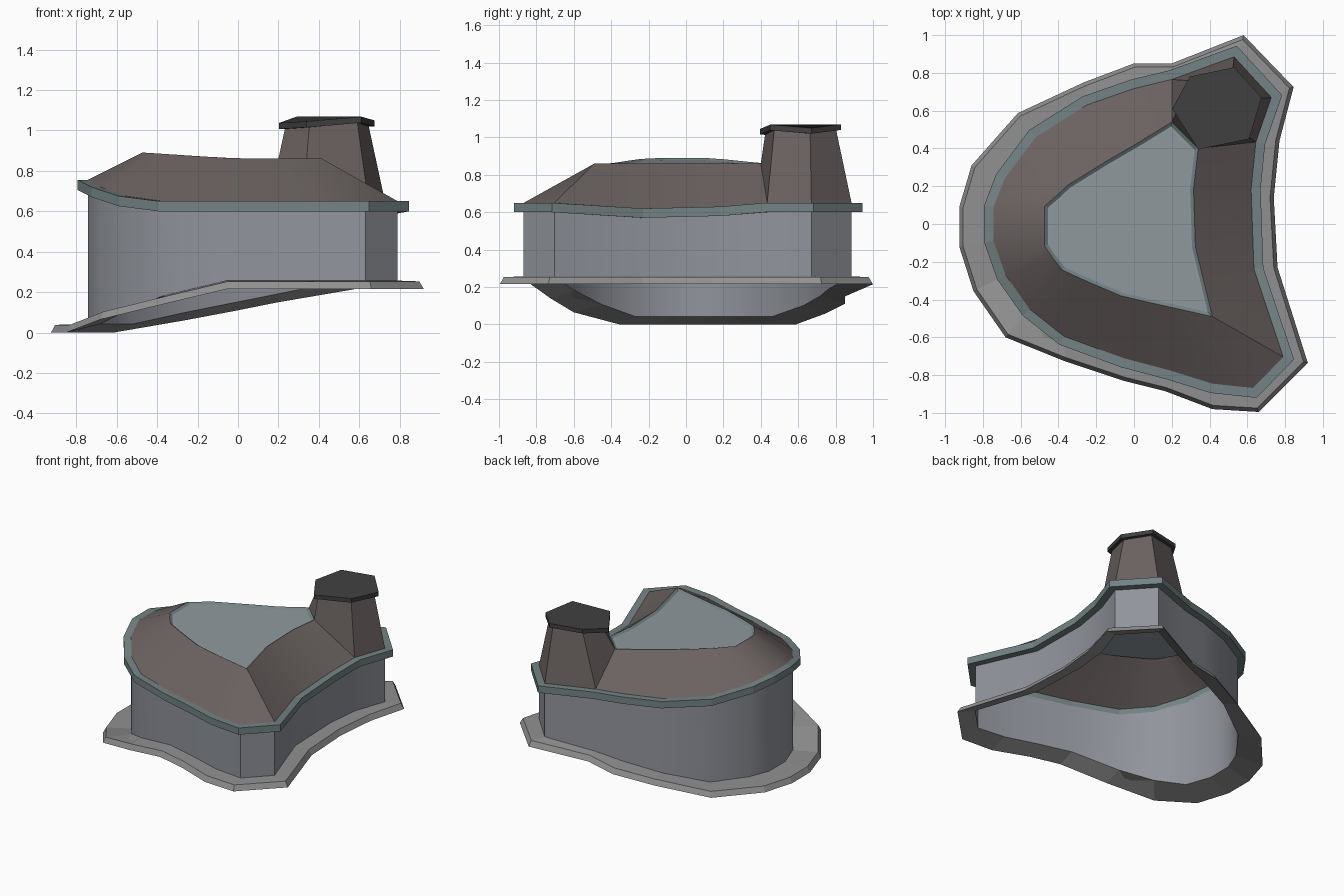
import bpy, bmesh
from math import radians
from mathutils import Vector

if "Cube" in bpy.data.objects:
    bpy.data.objects.remove(bpy.data.objects["Cube"])


def material(name, rgb):
    m = bpy.data.materials.new(name)
    m.diffuse_color = (*rgb, 1)
    m.use_nodes = True
    m.node_tree.nodes["Principled BSDF"].inputs["Base Color"].default_value = m.diffuse_color
    return m


def build(name, verts, faces, mat):
    me = bpy.data.meshes.new(name)
    me.from_pydata(verts, [], faces)
    bm = bmesh.new()
    bm.from_mesh(me)
    bmesh.ops.remove_doubles(bm, verts=bm.verts, dist=1e-4)
    bmesh.ops.recalc_face_normals(bm, faces=bm.faces)
    bm.to_mesh(me)
    bm.free()
    ob = bpy.data.objects.new(name, me)
    bpy.context.collection.objects.link(ob)
    me.materials.append(mat)
    return ob


def loft(name, rings, mat, loop=True, wrap=False, cap_top=False):
    # skin stacked rings of equal point count; wrap joins last ring to first
    n = len(rings[0])
    verts = [p for r in rings for p in r]
    faces = []
    for k in range(len(rings) if wrap else len(rings) - 1):
        a, b = k * n, (k + 1) % len(rings) * n
        for i in range(n if loop else n - 1):
            j = (i + 1) % n
            faces.append((a + i, a + j, b + j, b + i))
    if cap_top:
        faces.append(tuple(range((len(rings) - 1) * n, len(rings) * n)))
    return build(name, verts, faces, mat)


def smooth(ob, angle):
    bpy.ops.object.select_all(action='DESELECT')
    ob.select_set(True)
    bpy.context.view_layer.objects.active = ob
    bpy.ops.object.shade_smooth_by_angle(angle=radians(angle))


def offset(poly, d):
    # mitred outward offset of a clockwise outline
    out = []
    for i, p in enumerate(poly):
        p = Vector(p)
        a = (p - Vector(poly[i - 1])).normalized()
        b = (Vector(poly[(i + 1) % len(poly)]) - p).normalized()
        na, nb = Vector((-a.y, a.x)), Vector((-b.y, b.x))
        q = p + (na + nb) * d / (1 + na.dot(nb))
        out.append((q.x, q.y))
    return out


def lift(poly, zs, dz=0.0):
    return [(x, y, z + dz) for (x, y), z in zip(poly, zs)]


brown = material("roof_brown", (0.145, 0.122, 0.119))
teal = material("trim_teal", (0.175, 0.225, 0.23))
blue = material("wall_blue_grey", (0.28, 0.295, 0.33))
pale = material("panel_blue_grey", (0.28, 0.32, 0.345))
dark = material("cap_dark", (0.052, 0.052, 0.052))
grey = material("base_grey", (0.28, 0.28, 0.28))

# Plan outlines, clockwise from the back right corner
wall = [(.53, .885), (.727, .67), (.645, .434), (.62, .185), (.635, -.24),
        (.79, -.704), (.63, -.868), (.415, -.845), (.19, -.775), (-.055, -.71),
        (-.37, -.595), (-.553, -.45), (-.68, -.27), (-.743, -.09), (-.743, .09),
        (-.685, .24), (-.52, .46), (-.25, .63), (0, .717), (.2, .765)]
foot = [(.58, 1), (.845, .725), (.77, .44), (.74, .14), (.76, -.23),
        (.92, -.735), (.66, -.995), (.415, -.98), (.165, -.885), (-.055, -.83),
        (-.37, -.725), (-.68, -.6), (-.85, -.355), (-.925, -.12), (-.925, .09),
        (-.86, .31), (-.615, .587), (-.265, .75), (0, .85), (.2, .85)]
foot_z = [.215] * 10 + [.14, .065, 0, 0, 0, 0, 0, .06, .11, .15]
eave_z = [.6, .6, .6, .58, .57] + [.6] * 6 + [.625, .67, .705, .705, .675, .625, .6, .6, .6]

# Sloping base ring, its underside rising to the wall
loft("base_ring", [lift(foot, foot_z), lift(offset(foot, -.02), foot_z, .038),
                   lift(wall, foot_z, .042)], grey, wrap=True)

# Walls, open underneath
smooth(loft("walls", [lift(wall, foot_z, .042), lift(wall, eave_z, .01)], blue), 30)

# Eave band
eave = offset(wall, .05)
loft("eave_trim", [lift(eave, eave_z), lift(eave, eave_z, .05),
                   lift(wall, eave_z, .05), lift(wall, eave_z)], teal, wrap=True)

# Roof slopes, from the chimney around to the chimney (wall points 2 to 19)
ridge = [(.34, .4), (.315, .185), (.325, -.12), (.415, -.49), (.415, -.49),
         (.26, -.455), (.1, -.42), (-.07, -.38), (-.28, -.29), (-.38, -.243),
         (-.43, -.18), (-.473, -.116), (-.473, .095), (-.41, .15), (-.35, .206),
         (-.15, .33), (.03, .435), (.2, .54)]


def ridge_z(poly):
    return [.86 + .065 * max(0, -x) for x, y in poly]


roof_top = lift(ridge, ridge_z(ridge))
smooth(loft("roof", [lift(wall, eave_z, .05)[2:], roof_top], brown, loop=False), 30)

# Recessed top panel with a thin rim
rim = ridge[:4] + ridge[5:]
inner = offset(rim, -.018)
rz = ridge_z(rim)
loft("roof_rim", [lift(rim, rz), lift(inner, rz, -.012)], teal)
loft("roof_panel", [lift(inner, rz, -.012), lift(offset(rim, -.03), rz, -.012)],
     pale, cap_top=True)

# Chimney tower rising from the roof corner
w = lift(wall, eave_z, .05)
cap = [(.295, .78), (.53, .83), (.675, .67), (.61, .45), (.34, .395), (.203, .61)]
cap_z = [1.07, 1.07, 1.05, 1.068, 1.045, 1.037]
neck = offset(cap, -.025)
chimney_foot = [w[19], w[0], w[1], w[2], roof_top[0], roof_top[-1]]
loft("chimney", [chimney_foot, lift(neck, cap_z, -.03)], brown)

# Chimney cap slab
loft("chimney_cap", [lift(neck, cap_z, -.03), lift(cap, cap_z, -.03), lift(cap, cap_z)],
     dark, cap_top=True)
